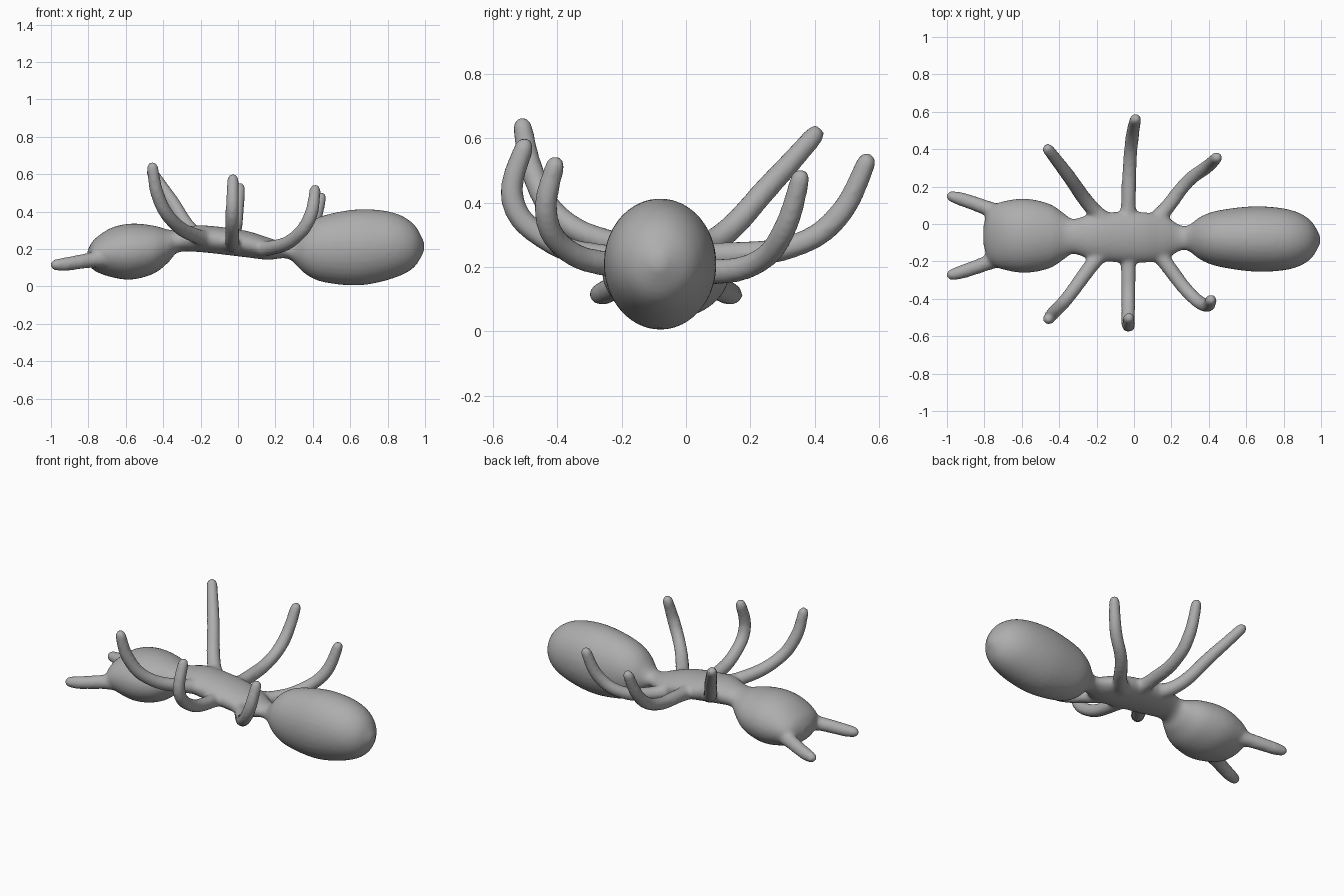
import bpy, bmesh, math
from mathutils import Vector

if "Cube" in bpy.data.objects:
    bpy.data.objects.remove(bpy.data.objects["Cube"])

grey = bpy.data.materials.new("plain grey")
grey.diffuse_color = (0.42, 0.42, 0.42, 1)
grey.use_nodes = True
grey.node_tree.nodes["Principled BSDF"].inputs["Base Color"].default_value = grey.diffuse_color


def smooth_steps(keys, steps=4):
    """Catmull-Rom interpolation between key tuples."""
    k = [Vector(p) for p in [keys[0]] + keys + [keys[-1]]]
    out = []
    for a, b, c, d in zip(k, k[1:], k[2:], k[3:]):
        for s in range(steps):
            t = s / steps
            out.append(b + (c - a) * (t / 2) + (a * 2 - b * 5 + c * 4 - d) * (t * t / 2)
                       + (b * 3 - a - c * 3 + d) * (t ** 3 / 2))
    return out + [k[-1]]


def loft(name, keys, sides=32):
    """Closed body along x; each key is x, half width, bottom z, top z."""
    bm = bmesh.new()
    rings = []
    for x, w, z0, z1 in smooth_steps(keys):
        yc, zc, h = -0.071 - 0.014 * x, (z0 + z1) / 2, (z1 - z0) / 2
        angles = [2 * math.pi * i / sides for i in range(sides)]
        rings.append([bm.verts.new((x, yc + w * math.cos(a), zc + h * math.sin(a)))
                      for a in angles])
    for a, b in zip(rings, rings[1:]):
        for i in range(sides):
            j = (i + 1) % sides
            bm.faces.new((a[i], a[j], b[j], b[i]))
    bm.faces.new(rings[0])
    bm.faces.new(rings[-1])
    bmesh.ops.recalc_face_normals(bm, faces=bm.faces)
    mesh = bpy.data.meshes.new(name)
    bm.to_mesh(mesh)
    bm.free()
    obj = bpy.data.objects.new(name, mesh)
    bpy.context.collection.objects.link(obj)
    return obj


def limb(name, *points):
    """Tube with a flared root and rounded tip."""
    curve = bpy.data.curves.new(name, 'CURVE')
    curve.dimensions = '3D'
    curve.bevel_depth = 1
    curve.bevel_resolution = 4
    curve.use_fill_caps = True
    pts = [Vector(p) for p in points]
    radii = [0.052, 0.041] + [0.037] * (len(pts) - 3) + [0.031]
    way, tip, r = (pts[-1] - pts[-2]).normalized(), pts[-1], radii[-1]
    for t in (0.5, 1.0, 1.4):
        pts.append(tip + way * r * math.sin(t))
        radii.append(r * math.cos(t))
    spline = curve.splines.new('BEZIER')
    spline.resolution_u = 8
    spline.bezier_points.add(len(pts) - 1)
    for p, co, rad in zip(spline.bezier_points, pts, radii):
        p.co = co
        p.radius = rad
        p.handle_left_type = p.handle_right_type = 'AUTO'
    obj = bpy.data.objects.new(name, curve)
    bpy.context.collection.objects.link(obj)
    return obj


# Head, thorax, waist and abdomen in one run
head = [(-0.805, 0.05, 0.13, 0.19), (-0.77, 0.15, 0.085, 0.25), (-0.68, 0.187, 0.05, 0.312),
        (-0.57, 0.198, 0.036, 0.336), (-0.45, 0.172, 0.068, 0.325), (-0.37, 0.12, 0.13, 0.303)]
thorax = [(-0.32, 0.094, 0.182, 0.306), (-0.20, 0.128, 0.183, 0.327),
          (0.03, 0.137, 0.157, 0.30), (0.16, 0.118, 0.142, 0.262), (0.27, 0.063, 0.147, 0.236)]
abdomen = [(0.36, 0.118, 0.066, 0.328), (0.46, 0.152, 0.022, 0.38), (0.65, 0.175, 0.005, 0.413),
           (0.83, 0.16, 0.043, 0.395), (0.94, 0.108, 0.1, 0.333), (0.996, 0.02, 0.19, 0.235)]
body = loft("ant", head + thorax + abdomen)

# Legs, from the thorax outwards
limbs = []
limbs.append(limb("front_leg_near", (-0.12, -0.10, 0.25), (-0.21, -0.20, 0.265),
                  (-0.36, -0.40, 0.36), (-0.43, -0.475, 0.49), (-0.457, -0.508, 0.635)))
limbs.append(limb("middle_leg_near", (-0.03, -0.10, 0.23), (-0.03, -0.23, 0.228),
                  (-0.03, -0.44, 0.29), (-0.03, -0.538, 0.405), (-0.027, -0.503, 0.572)))
limbs.append(limb("hind_leg_near", (0.09, -0.10, 0.205), (0.17, -0.21, 0.205),
                  (0.31, -0.385, 0.265), (0.385, -0.435, 0.37), (0.412, -0.407, 0.515)))
limbs.append(limb("front_leg_far", (-0.13, -0.01, 0.25), (-0.22, 0.08, 0.275),
                  (-0.36, 0.27, 0.465), (-0.46, 0.40, 0.61)))
limbs.append(limb("middle_leg_far", (-0.03, -0.02, 0.23), (-0.03, 0.10, 0.235),
                  (-0.02, 0.36, 0.275), (-0.008, 0.475, 0.36), (0.008, 0.56, 0.525)))
limbs.append(limb("hind_leg_far", (0.09, -0.01, 0.20), (0.17, 0.08, 0.185),
                  (0.29, 0.23, 0.22), (0.39, 0.305, 0.315), (0.443, 0.355, 0.475)))

# Antennae
for side, name in ((1, "antenna_far"), (-1, "antenna_near")):
    limbs.append(limb(name, *[(x, -0.062 + y * side, z) for x, y, z in (
        (-0.70, 0.11, 0.15), (-0.79, 0.148, 0.14), (-0.93, 0.197, 0.118),
        (-0.973, 0.209, 0.115))]))

# Fuse everything into one soft skin
bpy.ops.object.select_all(action='DESELECT')
for obj in limbs:
    obj.select_set(True)
bpy.context.view_layer.objects.active = limbs[0]
bpy.ops.object.convert(target='MESH')
body.select_set(True)
bpy.context.view_layer.objects.active = body
bpy.ops.object.join()
body.data.materials.clear()
body.data.materials.append(grey)

remesh = body.modifiers.new("skin", 'REMESH')
remesh.mode = 'VOXEL'
remesh.voxel_size = 0.011
remesh.use_smooth_shade = True
soften = body.modifiers.new("soften", 'SMOOTH')
soften.factor = 0.5
soften.iterations = 8
